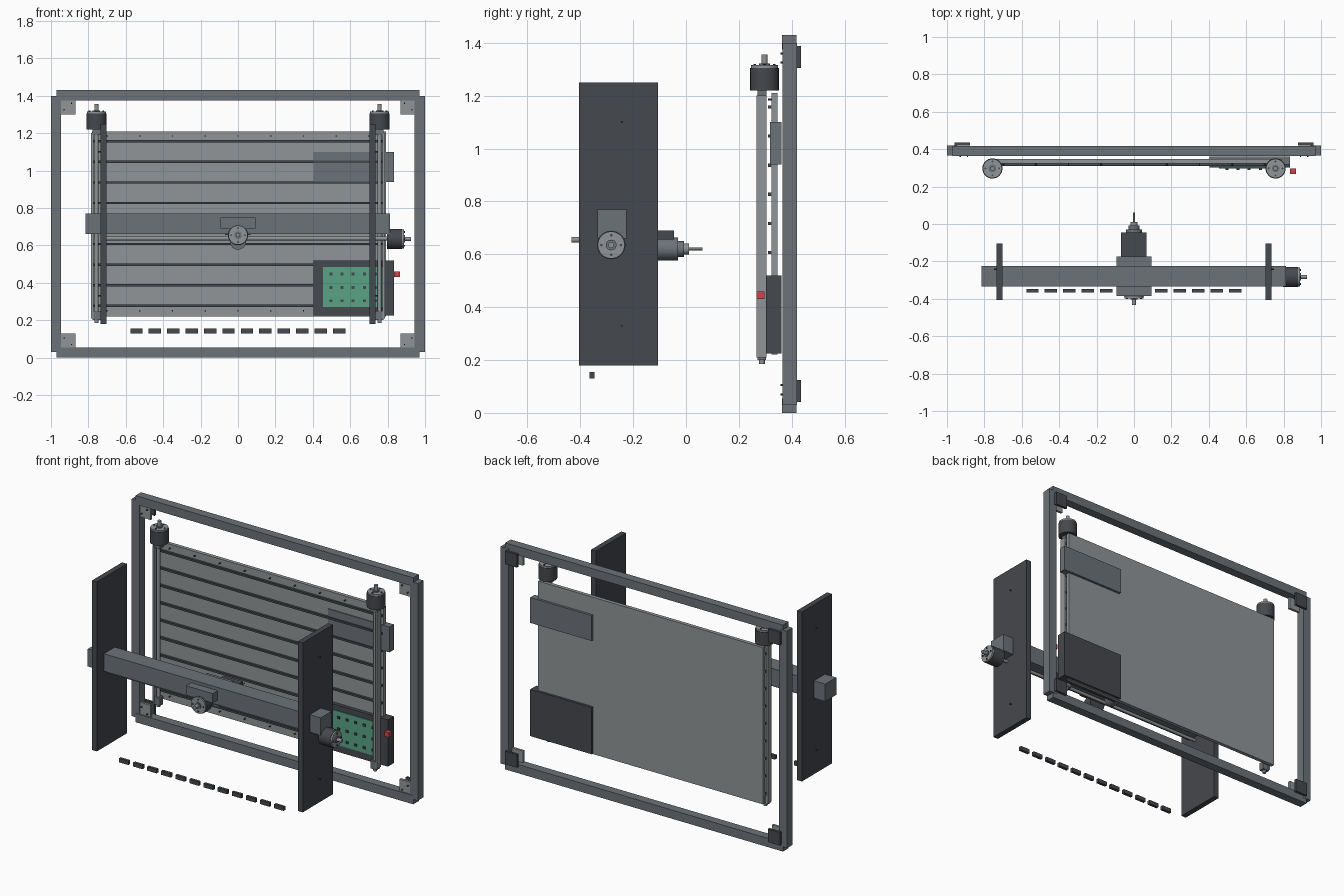
import bpy
from math import sin, cos, pi
from mathutils import Vector

if "Cube" in bpy.data.objects:
    bpy.data.objects.remove(bpy.data.objects["Cube"])

ROT = {'x': (0, pi / 2, 0), 'y': (pi / 2, 0, 0), 'z': (0, 0, 0)}


def material(name, color):
    m = bpy.data.materials.new(name)
    m.diffuse_color = color
    m.use_nodes = True
    m.node_tree.nodes["Principled BSDF"].inputs["Base Color"].default_value = m.diffuse_color
    return m


GREEN = material("board_green", (0.10, 0.36, 0.24, 1))
RED = material("stop_red", (0.6, 0.06, 0.07, 1))
DARK = material("dark_metal", (0.06, 0.065, 0.075, 1))
STEEL = material("grey_metal", (0.15, 0.17, 0.19, 1))
LIGHT = material("light_metal", (0.28, 0.30, 0.31, 1))


def box(name, x0, x1, y0, y1, z0, z1, mat=STEEL):
    bpy.ops.mesh.primitive_cube_add(size=1, location=((x0 + x1) / 2, (y0 + y1) / 2, (z0 + z1) / 2))
    o = bpy.context.object
    o.name = name
    o.scale = (abs(x1 - x0), abs(y1 - y0), abs(z1 - z0))
    bpy.ops.object.transform_apply(location=False, rotation=False, scale=True)
    o.data.materials.append(mat)
    return o


def rod(name, axis, start, length, r, mat=STEEL, r2=None, n=32):
    """Cylinder or cone from start along +axis (length may be negative)."""
    d = Vector([float(axis == a) for a in 'xyz'])
    bpy.ops.mesh.primitive_cone_add(vertices=n, radius1=r, radius2=r if r2 is None else r2,
                                    depth=abs(length), location=Vector(start) + d * length / 2,
                                    rotation=ROT[axis])
    o = bpy.context.object
    o.name = name
    o.data.materials.append(mat)
    bpy.ops.object.shade_smooth_by_angle()
    return o


def motor(name, axis, start, sign, body, shaft):
    """Round motor: can, end cap, four bolts, boss and shaft."""
    d = Vector([float(axis == a) for a in 'xyz']) * sign
    u, v = [Vector([float(a == b) for b in 'xyz']) for a in 'xyz' if a != axis]
    p = Vector(start)
    rod(name + "_can", axis, p, sign * body, 0.054, DARK)
    p = p + d * body
    rod(name + "_cap", axis, p, sign * 0.01, 0.051, LIGHT)
    p = p + d * 0.01
    for k in range(4):
        a = k * pi / 2
        rod(name + "_bolt", axis, p + (u * cos(a) + v * sin(a)) * 0.037, sign * 0.005, 0.005, DARK, n=10)
    rod(name + "_boss", axis, p, sign * 0.006, 0.02, STEEL)
    rod(name + "_shaft", axis, p, sign * shaft, 0.011, LIGHT)


# outer frame
for s, side in ((-1, "left"), (1, "right")):
    box(side + "_frame_post", s * 0.945, s * 1.0, 0.365, 0.42, 0.03, 1.40)
for z, lvl in ((0, "bottom"), (1.375, "top")):
    box(lvl + "_frame_rail", -0.97, 0.97, 0.363, 0.418, z, z + 0.055)

# corner brackets with bolts
for s in (-1, 1):
    for zc, t in ((0.055, 1), (1.375, -1)):
        box("corner_bracket_back", s * 0.877, s * 0.96, 0.42, 0.435, zc - t * 0.013, zc + t * 0.07, DARK)
        box("corner_bracket_front", s * 0.87, s * 0.945, 0.37, 0.385, zc, zc + t * 0.075, LIGHT)
        for dx, dz in ((0.93, 0.05), (0.89, 0.015)):
            rod("bracket_bolt", 'y', (s * dx, 0.37, zc + t * dz), -0.012, 0.004, DARK, n=10)

# work bed with slot strips and edge bolts
box("work_bed", -0.78, 0.79, 0.324, 0.347, 0.22, 1.21, LIGHT)
for i in range(9):
    z = 0.277 + 0.11 * i
    box("slot_strip", -0.78, 0.785, 0.31, 0.325, z - 0.006, z + 0.006, DARK)
for i in range(9):
    for z in (0.25, 1.185):
        rod("bed_bolt", 'y', (-0.70 + 0.175 * i, 0.325, z), -0.015, 0.004, DARK, n=10)

# vertical drives on both sides of the bed
for s, side in ((-1, "left"), (1, "right")):
    x = s * 0.757
    rod(side + "_lead_screw", 'z', (x, 0.287, 0.185), 1.035, 0.011, LIGHT)
    box(side + "_guide_rail", s * 0.773, s * 0.785, 0.267, 0.305, 0.21, 1.20, LIGHT)
    box(side + "_lower_bearing", x - 0.022, x + 0.022, 0.27, 0.303, 0.20, 0.25)
    box(side + "_upper_bearing", x - 0.022, x + 0.022, 0.27, 0.305, 1.19, 1.22)
    motor(side + "_lift_motor", 'z', (x, 0.297, 1.22), 1, 0.085, 0.04)

# electronics boxes, board and stop button
box("power_box", 0.405, 0.835, 0.318, 0.362, 0.94, 1.10)
box("control_box", 0.405, 0.835, 0.302, 0.362, 0.225, 0.52, DARK)
box("circuit_board", 0.455, 0.775, 0.297, 0.303, 0.27, 0.485, GREEN)
for i in range(5):
    for z in (0.305, 0.375, 0.447):
        box("board_chip", 0.488 + 0.06 * i, 0.504 + 0.06 * i, 0.29, 0.298, z - 0.007, z + 0.007, DARK)
box("stop_button", 0.835, 0.867, 0.267, 0.297, 0.43, 0.46, RED)

# gantry side plates with bolts
for s, side in ((-1, "left"), (1, "right")):
    box(side + "_side_plate", s * 0.702, s * 0.736, -0.405, -0.105, 0.18, 1.25, DARK)
    for z in (0.33, 1.10):
        rod("plate_bolt", 'x', (s * 0.736, -0.243, z), s * 0.012, 0.004, DARK, n=10)

# cross beam, its screw and motor
box("cross_beam", -0.815, 0.812, -0.335, -0.225, 0.66, 0.77)
rod("cross_screw", 'x', (-0.72, -0.283, 0.637), 1.53, 0.01, LIGHT)
motor("cross_motor", 'x', (0.797, -0.283, 0.635), 1, 0.081, 0.037)

# carriage and plunge motor
box("carriage", -0.093, 0.093, -0.385, -0.175, 0.69, 0.75)
motor("plunge_motor", 'y', (0, -0.335, 0.655), -1, 0.052, 0.037)

# spindle pointing at the bed
box("spindle_mount", -0.069, 0.067, -0.225, -0.045, 0.655, 0.69, DARK)
rod("spindle_body", 'y', (0, -0.22, 0.62), 0.19, 0.043, STEEL)
rod("spindle_nose", 'y', (0, -0.03, 0.62), 0.022, 0.03, STEEL)
rod("spindle_collet", 'y', (0, -0.008, 0.62), 0.02, 0.02, LIGHT)
rod("cutting_bit", 'y', (0, 0.012, 0.62), 0.05, 0.005, LIGHT, n=12)

# cable chain
for i in range(12):
    x = -0.543 + 0.0985 * i
    box("chain_link", x - 0.033, x + 0.033, -0.365, -0.347, 0.13, 0.155, DARK)
